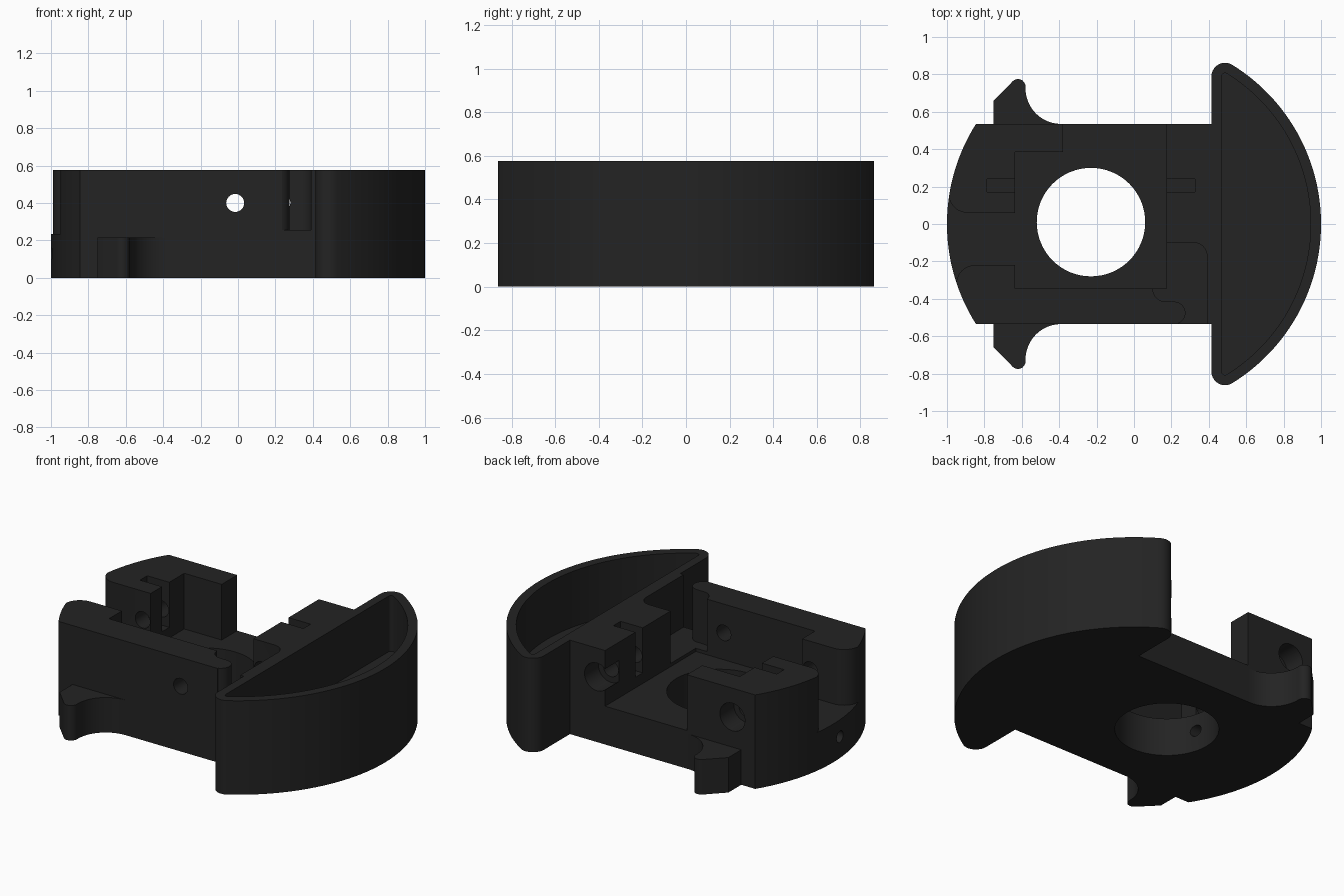
import bpy, bmesh, math
from mathutils import Matrix

if "Cube" in bpy.data.objects:
    bpy.data.objects.remove(bpy.data.objects["Cube"])

TOP, DECK = 0.577, 0.235

plastic = bpy.data.materials.new("black_plastic")
plastic.diffuse_color = (0.017, 0.017, 0.017, 1)
plastic.use_nodes = True
plastic.node_tree.nodes["Principled BSDF"].inputs["Base Color"].default_value = plastic.diffuse_color


def arc(cx, cy, r, a0, a1, n=10):
    """Points along an arc, angles in degrees."""
    return [(cx + r * math.cos(math.radians(a0 + (a1 - a0) * i / n)),
             cy + r * math.sin(math.radians(a0 + (a1 - a0) * i / n))) for i in range(n + 1)]


def make(name, bm):
    bmesh.ops.recalc_face_normals(bm, faces=bm.faces)
    me = bpy.data.meshes.new(name)
    bm.to_mesh(me)
    bm.free()
    me.materials.append(plastic)
    ob = bpy.data.objects.new(name, me)
    bpy.context.collection.objects.link(ob)
    return ob


def prism(name, pts, z0, z1):
    bm = bmesh.new()
    face = bm.faces.new([bm.verts.new((x, y, z0)) for x, y in pts])
    ext = bmesh.ops.extrude_face_region(bm, geom=[face])
    verts = [v for v in ext["geom"] if isinstance(v, bmesh.types.BMVert)]
    bmesh.ops.translate(bm, verts=verts, vec=(0, 0, z1 - z0))
    return make(name, bm)


def box(name, x0, x1, y0, y1, z0, z1):
    return prism(name, [(x0, y0), (x1, y0), (x1, y1), (x0, y1)], z0, z1)


def rod(name, axis, centre, r, length, n=32):
    bm = bmesh.new()
    rot = {"x": Matrix.Rotation(math.pi / 2, 4, "Y"),
           "y": Matrix.Rotation(math.pi / 2, 4, "X"), "z": Matrix()}[axis]
    bmesh.ops.create_cone(bm, cap_ends=True, segments=n, radius1=r, radius2=r,
                          depth=length, matrix=Matrix.Translation(centre) @ rot)
    return make(name, bm)


def cut(target, cutter):
    mod = target.modifiers.new("cut", "BOOLEAN")
    mod.operation, mod.solver, mod.object = "DIFFERENCE", "EXACT", cutter
    bpy.context.view_layer.objects.active = target
    bpy.ops.object.modifier_apply(modifier=mod.name)
    bpy.data.objects.remove(cutter)


# main body: straight sides and a round left end
end = math.degrees(math.asin(0.535))
body = prism("main_body", [(0.414, -0.535), (0.414, 0.535)]
             + arc(0, 0, 1, 180 - end, 180 + end, 32), 0, TOP)

# central pocket, open to the back, with a flared channel to the left
cut(body, prism("pocket", [(-1.1, -0.32)] + arc(-0.85, -0.32, 0.1, 180, 90)
    + [(-0.635, -0.22), (-0.635, -0.345), (0.175, -0.345), (0.175, 0.6), (-0.38, 0.6),
       (-0.38, 0.385), (-0.635, 0.385), (-0.635, 0.06)]
    + arc(-0.89, 0.16, 0.1, 270, 180) + [(-1.1, 0.16)], DECK, 0.7))

# front right notch with rounded wall end
cut(body, prism("notch", arc(0.17, -0.345, 0.07, 180, 270)
    + arc(0.215, -0.475, 0.06, 90, -70, 16) + [(0.235, -0.6), (0.39, -0.6)]
    + arc(0.32, -0.17, 0.07, 0, 90) + [(0.1, -0.1)], 0.255, 0.7))

# large floor opening
cut(body, rod("opening", "z", (-0.23, 0.01, 0.1), 0.29, 0.6, 64))

# nut slots and counterbored screw holes in both rear blocks
for slot_x, hole_x, far_y in ((-0.785, -0.69, 0.0), (0.165, 0.23, -0.2)):
    cut(body, box("nut_slot", slot_x, slot_x + 0.16, 0.17, 0.24, 0.3, 0.7))
    cut(body, rod("screw_hole", "y", (hole_x, (0.6 + far_y) / 2, 0.4), 0.05, 0.6 - far_y))
    cut(body, rod("counterbore", "y", (hole_x, 0.5, 0.4), 0.085, 0.2))

# front wall hole, blind hole in the front block, wire hole in the left rim
cut(body, rod("wall_hole", "y", (-0.015, -0.45, 0.4), 0.048, 0.4))
cut(body, rod("blind_hole", "y", (-0.69, -0.25, 0.4), 0.05, 0.2))
cut(body, rod("wire_hole", "x", (-0.78, -0.07, 0.13), 0.035, 0.6, 20))


# D-shaped bucket
def d_shape(inset):
    r, cx, cy, a = 0.073 - inset, 0.487, 0.789, 58.3
    return (arc(cx, cy, r, 180, a) + arc(0, 0, 1 - inset, a, -a, 48)[1:-1]
            + arc(cx, -cy, r, -a, -180))


bucket = prism("bucket", d_shape(0), 0, TOP)
cut(bucket, prism("bucket_pocket", d_shape(0.055), DECK, 0.7))

# side hooks, mirrored front and back
parts = [body, bucket]
for name, s in (("back_hook", 1), ("front_hook", -1)):
    pts = ([(-0.75, 0.53), (-0.75, 0.66)] + arc(-0.62, 0.735, 0.04, 135, 0, 8)
           + arc(-0.39, 0.725, 0.19, 180, 270, 14) + [(-0.39, 0.53)])
    parts.append(prism(name, [(x, s * y) for x, y in pts], 0, 0.215))

# smooth the curved faces, keep edges sharp
bpy.ops.object.select_all(action="DESELECT")
for ob in parts:
    ob.select_set(True)
bpy.context.view_layer.objects.active = body
bpy.ops.object.shade_smooth_by_angle(angle=math.radians(30))
